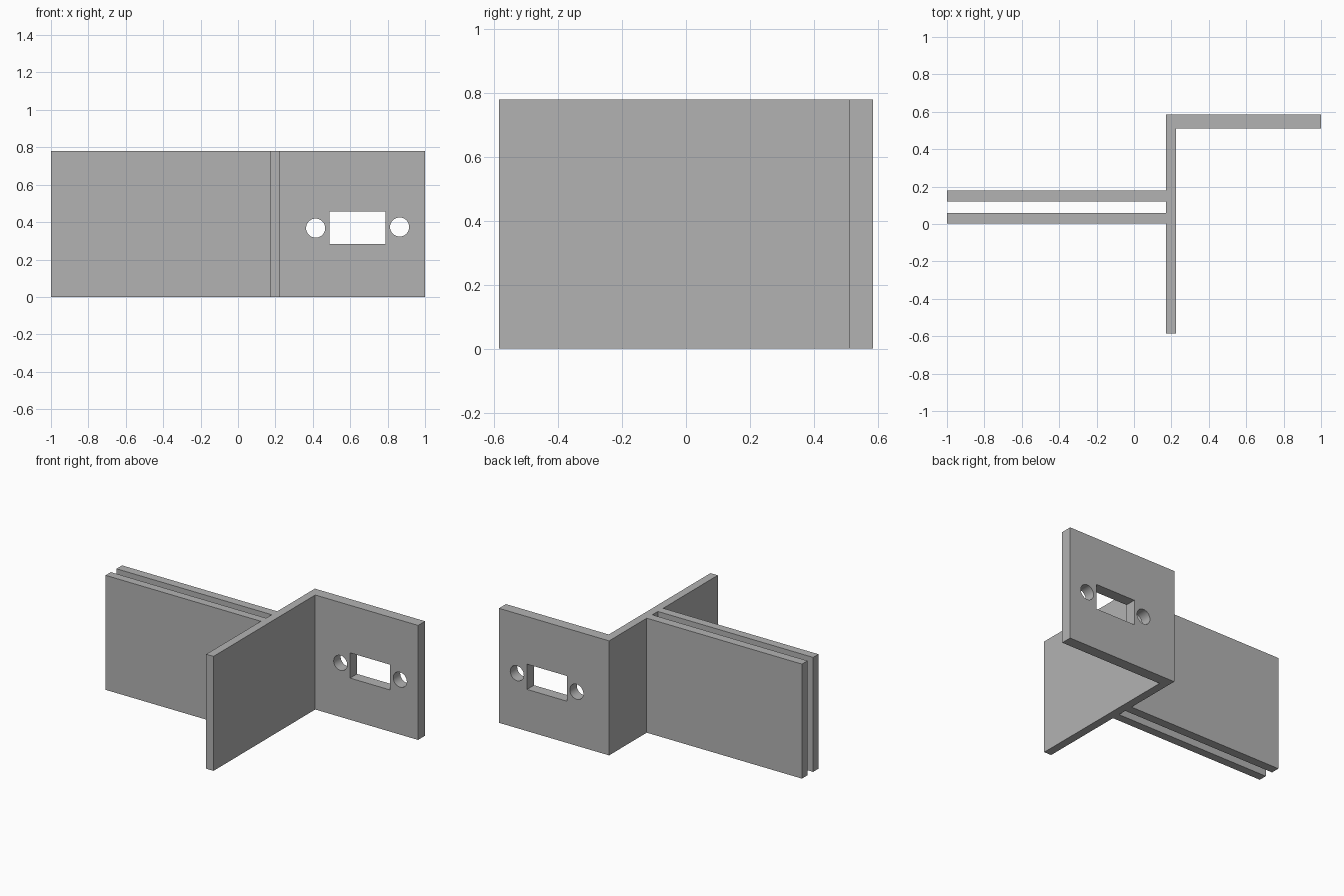
import bpy
import bmesh
from math import radians
from mathutils import Matrix

cube = bpy.data.objects.get("Cube")
if cube:
    bpy.data.objects.remove(cube, do_unlink=True)

HEIGHT = 0.78
WALL_L, WALL_R = 0.17, 0.225      # upright wall, x range
BACK, PANEL_FRONT = 0.585, 0.51   # connector panel, y range
FINS = [(0.003, 0.06), (0.12, 0.18)]  # parallel fins, y ranges

grey = bpy.data.materials.new("plain grey")
grey.use_nodes = True
grey.diffuse_color = (0.45, 0.45, 0.45, 1)
grey.node_tree.nodes["Principled BSDF"].inputs["Base Color"].default_value = grey.diffuse_color


def add_object(name, bm):
    mesh = bpy.data.meshes.new(name)
    bmesh.ops.recalc_face_normals(bm, faces=bm.faces)
    bm.to_mesh(mesh)
    bm.free()
    mesh.materials.append(grey)
    obj = bpy.data.objects.new(name, mesh)
    bpy.context.collection.objects.link(obj)
    return obj


def extrude_profile(name, points):
    bm = bmesh.new()
    face = bm.faces.new([bm.verts.new((x, y, 0)) for x, y in points])
    top = bmesh.ops.extrude_face_region(bm, geom=[face])["geom"]
    verts = [v for v in top if isinstance(v, bmesh.types.BMVert)]
    bmesh.ops.translate(bm, verts=verts, vec=(0, 0, HEIGHT))
    return add_object(name, bm)


# Bracket: upright wall, panel turned right at the back, two fins to the left
profile = [(WALL_L, -BACK), (WALL_R, -BACK), (WALL_R, PANEL_FRONT),
           (1, PANEL_FRONT), (1, BACK), (WALL_L, BACK)]
for front, back in reversed(FINS):
    profile += [(WALL_L, back), (-1, back), (-1, front), (WALL_L, front)]
bracket = extrude_profile("bracket", profile)

# Cutters for the connector slot and its two screw holes
panel_y = (BACK + PANEL_FRONT) / 2
cutters = []

bm = bmesh.new()
bmesh.ops.create_cube(bm, size=1, matrix=Matrix.Translation((0.638, panel_y, 0.37))
                      @ Matrix.Diagonal((0.3, 0.2, 0.172, 1)))
cutters.append(add_object("slot_cutter", bm))

for side, x, z in (("right", 0.415, 0.368), ("left", 0.864, 0.374)):
    bm = bmesh.new()
    bmesh.ops.create_cone(bm, cap_ends=True, segments=48, radius1=0.051, radius2=0.051, depth=0.2,
                          matrix=Matrix.Translation((x, panel_y, z))
                          @ Matrix.Rotation(radians(90), 4, "X"))
    cutters.append(add_object(side + "_screw_hole_cutter", bm))

bpy.ops.object.select_all(action="DESELECT")
bpy.context.view_layer.objects.active = bracket
bracket.select_set(True)
for cutter in cutters:
    cutter.hide_render = True
    mod = bracket.modifiers.new(cutter.name, "BOOLEAN")
    mod.operation = "DIFFERENCE"
    mod.solver = "EXACT"
    mod.object = cutter
    bpy.ops.object.modifier_apply(modifier=mod.name)
    bpy.data.objects.remove(cutter, do_unlink=True)

# Smooth the hole walls, keep the plate edges sharp
bpy.ops.object.shade_smooth_by_angle(angle=radians(30))
